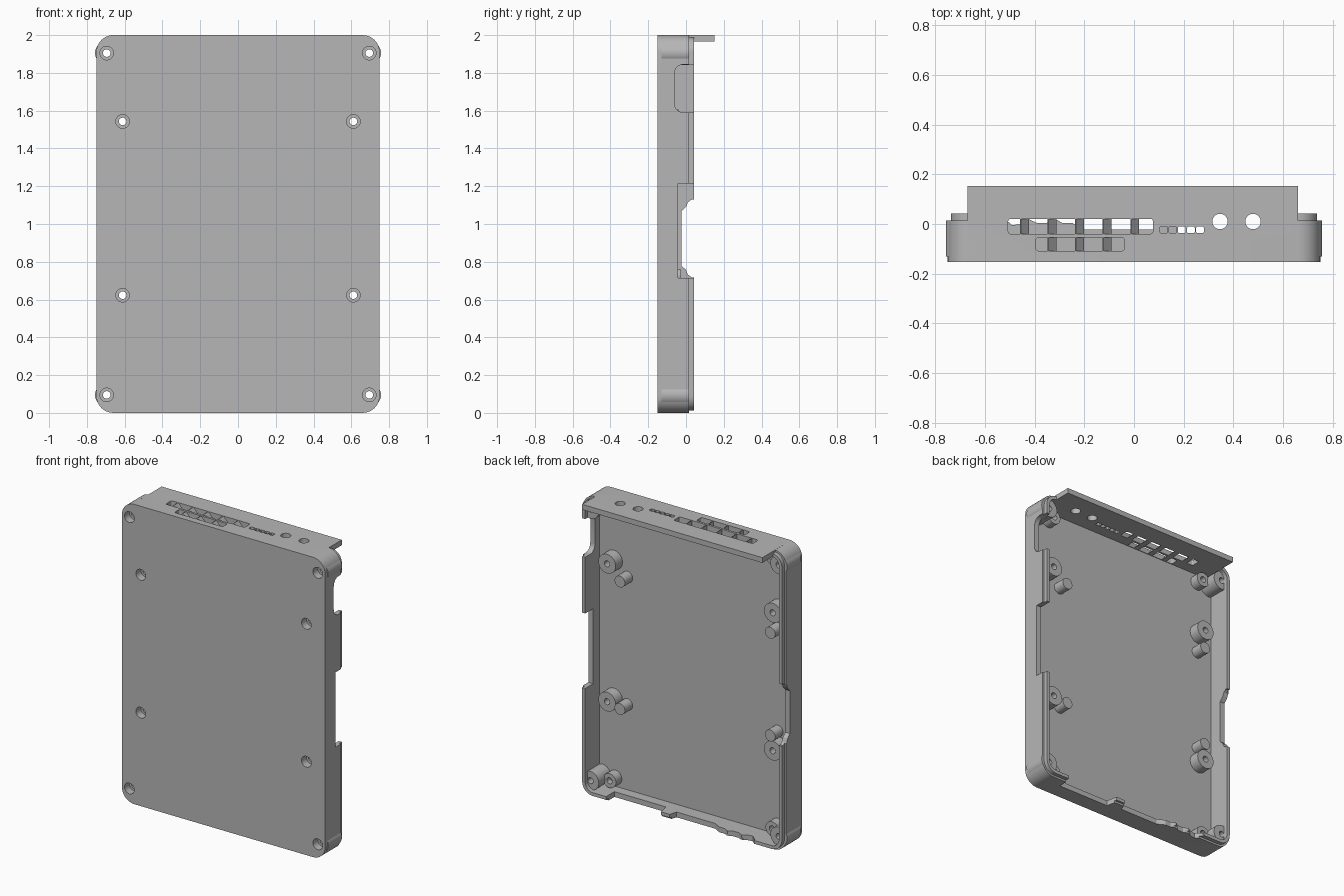
import bpy, bmesh, math
from mathutils import Vector

if "Cube" in bpy.data.objects:
    bpy.data.objects.remove(bpy.data.objects["Cube"], do_unlink=True)

grey = bpy.data.materials.new("plain grey")
grey.use_nodes = True
grey.diffuse_color = (0.47, 0.47, 0.47, 1)
grey.node_tree.nodes["Principled BSDF"].inputs["Base Color"].default_value = (0.47, 0.47, 0.47, 1)

FRONT, FLOOR, RIM, LIP, BACK = -0.152, -0.112, 0.015, 0.042, 0.152
WALL = 0.035


def rounded(u0, u1, v0, v1, r, steps=8):
    """Outline of a rectangle with rounded corners."""
    pts = []
    corners = [(u1 - r, v1 - r), (u0 + r, v1 - r), (u0 + r, v0 + r), (u1 - r, v0 + r)]
    for i, (u, v) in enumerate(corners):
        for s in range(steps + 1):
            a = math.pi / 2 * (i + s / steps)
            pts.append((u + r * math.cos(a), v + r * math.sin(a)))
    return pts


def rect(u0, u1, v0, v1):
    return [(u0, v0), (u1, v0), (u1, v1), (u0, v1)]


def circle(u, v, r, n=32):
    return [(u + r * math.cos(2 * math.pi * i / n), v + r * math.sin(2 * math.pi * i / n)) for i in range(n)]


def solid(name, prisms):
    """One object from several extruded outlines: (outline, axis, start, end)."""
    place = {"x": lambda u, v, t: Vector((t, u, v)),
             "y": lambda u, v, t: Vector((u, t, v)),
             "z": lambda u, v, t: Vector((u, v, t))}
    bm = bmesh.new()
    for pts, axis, lo, hi in prisms:
        a = [bm.verts.new(place[axis](u, v, lo)) for u, v in pts]
        b = [bm.verts.new(place[axis](u, v, hi)) for u, v in pts]
        bm.faces.new(a)
        bm.faces.new(b[::-1])
        for i in range(len(pts)):
            j = (i + 1) % len(pts)
            bm.faces.new((a[i], b[i], b[j], a[j]))
    bmesh.ops.recalc_face_normals(bm, faces=bm.faces)
    mesh = bpy.data.meshes.new(name)
    bm.to_mesh(mesh)
    bm.free()
    mesh.materials.append(grey)
    ob = bpy.data.objects.new(name, mesh)
    bpy.context.collection.objects.link(ob)
    return ob


def combine(base, prisms, operation):
    """Apply a boolean to the base and remove the helper."""
    tool = solid("helper", prisms)
    tool.hide_render = True
    mod = base.modifiers.new("bool", "BOOLEAN")
    mod.object, mod.operation, mod.solver = tool, operation, "EXACT"
    mod.use_self = True
    bpy.context.view_layer.objects.active = base
    bpy.ops.object.modifier_apply(modifier=mod.name)
    bpy.data.objects.remove(tool, do_unlink=True)


# Tray with a stepped lip around the open back
case = solid("case_tray", [(rounded(-0.75, 0.75, 0, 2, 0.09), "y", FRONT, RIM)])
combine(case, [(rounded(-0.737, 0.737, 0.013, 1.987, 0.077), "y", -0.05, LIP)], "UNION")
combine(case, [(rounded(-0.75 + WALL, 0.75 - WALL, WALL, 2 - WALL, 0.055), "y", FLOOR, 0.3)], "DIFFERENCE")

# Port panel rising from the top wall
combine(case, [(rect(-0.67, 0.66, 2 - WALL, 2), "y", -0.06, BACK)], "UNION")

# Screw posts, standoffs and locating pegs
corners = [(sx * 0.695, z) for sx in (-1, 1) for z in (0.095, 1.905)]
mounts = [(sx * 0.611, z) for sx in (-1, 1) for z in (0.623, 1.543)]
pegs = [(0.51, 1.455), (0.51, 0.605), (-0.6, 1.41), (-0.6, 0.725)]
stands = [(circle(x, z, 0.062), "y", -0.13, RIM) for x, z in corners]
stands += [(circle(x, z, 0.064), "y", -0.13, -0.04) for x, z in mounts]
stands += [(circle(x * 0.863, z, 0.048), "y", -0.13, -0.05) for x, z in corners]
stands += [(circle(x, z, 0.038), "y", -0.13, -0.03) for x, z in pegs]
combine(case, stands, "UNION")

# Screw holes with counterbores from the front
holes = []
for x, z in corners + mounts:
    holes.append((circle(x, z, 0.02), "y", -0.3, 0.3))
    holes.append((circle(x, z, 0.036), "y", -0.3, -0.1))
holes += [(circle(x * 0.863, z, 0.02), "y", -0.09, 0) for x, z in corners]
combine(case, holes, "DIFFERENCE")

# Openings in the top panel
ports = [
    (rounded(-0.506, 0.076, -0.04, 0.021, 0.01, 3), "z", 1.9, 2.1),
    (rounded(-0.395, -0.038, -0.108, -0.055, 0.01, 3), "z", 1.9, 2.1),
]
for i in range(5):
    x = 0.104 + 0.0365 * i
    ports.append((rounded(x, x + 0.031, -0.037, -0.01, 0.006, 3), "z", 1.9, 2.1))
ports += [(circle(x, 0.01, 0.031), "z", 1.9, 2.1) for x in (0.346, 0.479)]
combine(case, ports, "DIFFERENCE")

# Cut-outs in the side walls and the scalloped bottom wall
left_notches = [(rounded(-0.062, 0.2, 1.59, 1.845, 0.05), "x", 0.7, 0.8),
                (rect(-0.042, 0.2, 0.715, 1.215), "x", 0.7, 0.8)]
right_notch = [(0.1, 1.13), (0.03, 1.13), (0.01, 1.115), (0, 1.09), (-0.025, 1.065),
               (-0.025, 0.78), (0, 0.757), (0.01, 0.732), (0.03, 0.718), (0.1, 0.718)]
bottom = [(-0.53, 0.1), (-0.53, 0.03), (-0.49, -0.005), (-0.455, 0), (-0.425, 0.02), (-0.39, 0.004),
          (-0.35, 0.005), (-0.32, 0.022), (-0.29, 0.005), (-0.25, 0.005), (-0.2, -0.022),
          (0.085, -0.022), (0.1, 0.03), (0.165, 0.03), (0.18, -0.045), (0.56, -0.045), (0.56, 0.1)]
combine(case, left_notches + [(right_notch, "x", -0.8, -0.7), (bottom, "z", -0.1, 0.04)], "DIFFERENCE")

# Slanted dividers inside the port openings
fins = []
for i in range(5):
    x = -0.459 + 0.111 * i
    wedge = [(x, 2 - WALL), (x + 0.036, 2 - WALL), (x + 0.004, 1.999), (x, 1.999)]
    fins.append((wedge, "y", -0.041, 0.022))
    if 0 < i < 4:
        fins.append((wedge, "y", -0.109, -0.054))
dividers = solid("port_dividers", fins)

# Smooth curved walls, crisp edges
bpy.ops.object.select_all(action="DESELECT")
case.select_set(True)
bpy.context.view_layer.objects.active = case
bpy.ops.object.shade_smooth_by_angle(angle=math.radians(25))
